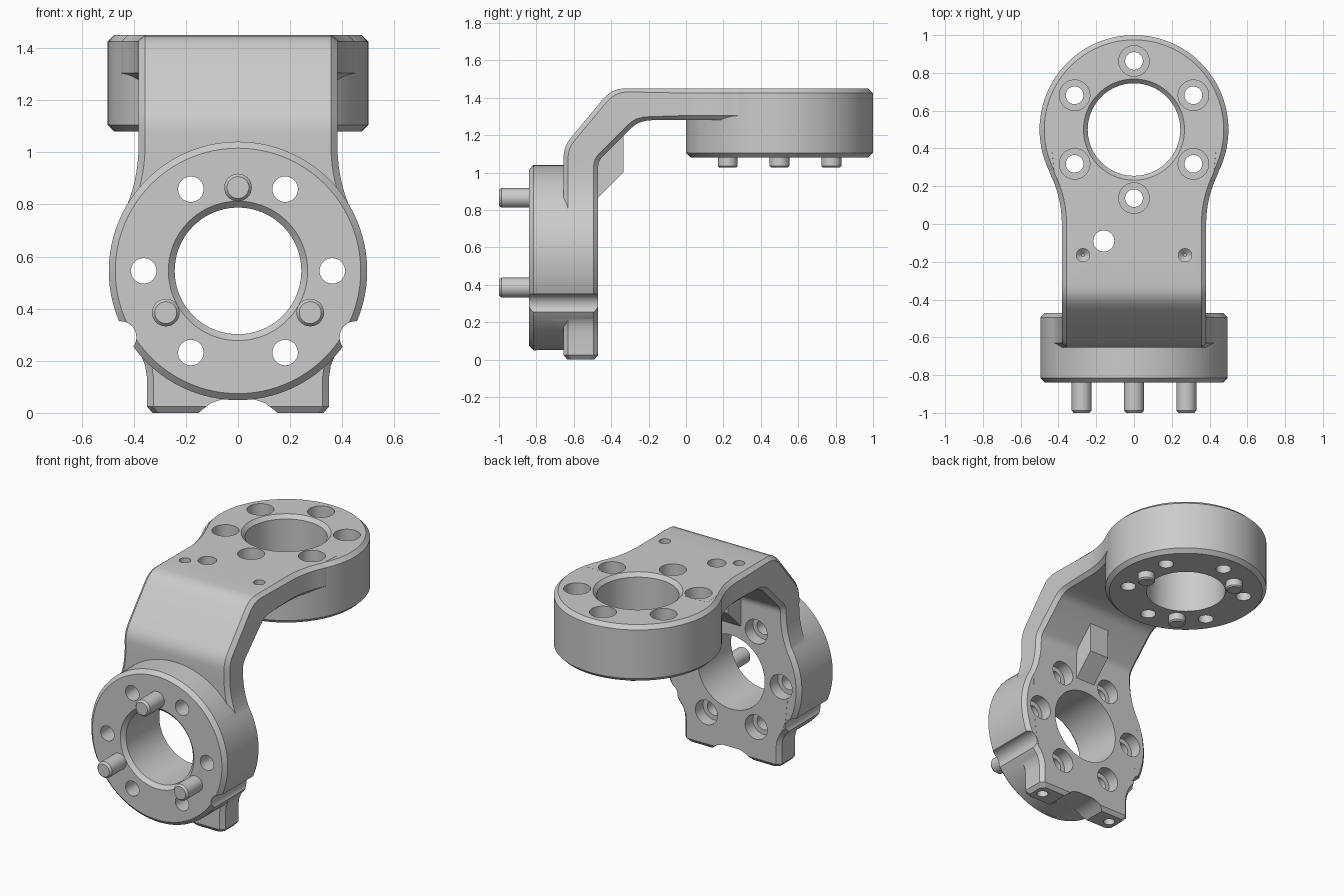
import bpy, bmesh, math
from mathutils import Matrix, Vector

if "Cube" in bpy.data.objects:
    bpy.data.objects.remove(bpy.data.objects["Cube"])

grey = bpy.data.materials.new("machined_grey")
grey.diffuse_color = (0.6, 0.6, 0.6, 1)
grey.use_nodes = True
grey.node_tree.nodes["Principled BSDF"].inputs["Base Color"].default_value = grey.diffuse_color

FRONT = Matrix.Translation((0, -0.47, 0.545)) @ Matrix.Rotation(math.pi / 2, 4, 'X')  # local z -> -y
TOP = Matrix.Translation((0, 0.5, 1.08))
H = 0.37          # ring thickness
C = 0.025         # chamfer size


def make(name, bm):
    bmesh.ops.recalc_face_normals(bm, faces=bm.faces)
    if bm.calc_volume(signed=True) < 0:
        bmesh.ops.reverse_faces(bm, faces=bm.faces)
    me = bpy.data.meshes.new(name)
    bm.to_mesh(me)
    bm.free()
    me.materials.append(grey)
    ob = bpy.data.objects.new(name, me)
    bpy.context.collection.objects.link(ob)
    return ob


def loft(name, sections):
    """Skin closed sections and cap both ends."""
    bm = bmesh.new()
    rings = [[bm.verts.new(p) for p in s] for s in sections]
    n = len(rings[0])
    for a, b in zip(rings, rings[1:]):
        for i in range(n):
            j = (i + 1) % n
            bm.faces.new((a[i], a[j], b[j], b[i]))
    bm.faces.new(rings[0])
    bm.faces.new(rings[-1])
    return make(name, bm)


def turned(name, profile, mat, x=0.0, y=0.0, seg=32):
    """Turned solid from (radius, height) pairs."""
    return loft(name, [[mat @ Vector((x + r * math.cos(2 * math.pi * i / seg),
                                      y + r * math.sin(2 * math.pi * i / seg), h))
                        for i in range(seg)] for r, h in profile])


def volume(me):
    bm = bmesh.new()
    bm.from_mesh(me)
    v = bm.calc_volume()
    bm.free()
    return v


def boolean(ob, other, op):
    """Apply a boolean, falling back to the second solver on an implausible volume."""
    v0, v1 = volume(ob.data), volume(other.data)
    for solver in ('MANIFOLD', 'EXACT'):
        m = ob.modifiers.new("bool", 'BOOLEAN')
        m.operation, m.object, m.solver = op, other, solver
        dg = bpy.context.evaluated_depsgraph_get()
        me = bpy.data.meshes.new_from_object(ob.evaluated_get(dg))
        ob.modifiers.clear()
        v = volume(me)
        good = (v0 + 1e-6 < v < v0 + v1) if op == 'UNION' else (v0 - v1 - 1e-6 < v < v0 - 1e-7)
        if good:
            ob.data = me
            break
    bpy.data.objects.remove(other)


def bend(a, b, c, n=4):
    a, b, c = Vector(a), Vector(b), Vector(c)
    return [a * (1 - t) ** 2 + b * 2 * t * (1 - t) + c * t * t for t in (i / n for i in range(n + 1))]


# --- bent plate: stations of (outer yz, inner yz, half width) ---
W, R = 0.382, 0.6
st = [((-0.635, 0), (-0.49, 0), 0.328)]


def wall(z, w):
    st.append(((-0.655, z), (-0.47, z), w))


for z, w in ((0.025, 0.35), (0.14, 0.35), (0.18, 0.356), (0.22, 0.372), (0.26, 0.395),
             (0.33, 0.42), (0.545, 0.44), (0.7, 0.442)):
    wall(z, w)
for i in range(9):                                   # flare out of the front ring
    z = 0.761 + (1.022 - 0.761) * i / 8
    wall(z, W + R - math.sqrt(R * R - (1.022 - z) ** 2))
for o, i in zip(bend((-0.655, 1.08), (-0.655, 1.14), (-0.615, 1.187)),
                bend((-0.47, 1.03), (-0.47, 1.06), (-0.445, 1.087))):
    st.append((o, i, W))
for o, i in zip(bend((-0.45, 1.385), (-0.40, 1.45), (-0.33, 1.45)),
                bend((-0.29, 1.24), (-0.25, 1.28), (-0.18, 1.28))):
    st.append((o, i, W))
for i in range(9):                                   # flare into the top ring
    y = 0.273 * i / 8
    st.append(((y, 1.45), (y, 1.28), W + R - math.sqrt(R * R - y * y)))
st.append(((0.4, 1.45), (0.4, 1.28), 0.46))

sections = []
for o, i, w in st:
    o, i = Vector(o), Vector(i)
    n = (i - o).normalized() * C
    half = [(w - C, o), (w, o + n), (w, i - n), (w - C, i)]
    sections.append([(x, *p) for x, p in half] + [(-x, *p) for x, p in reversed(half)])
body = loft("bracket_body", sections)

# --- end rings ---
ring = [(0.5 - C, 0.0005), (0.5, C), (0.5, H - C), (0.5 - C, H - 0.0005)]
boolean(body, turned("front_ring", [(r - 0.004, h) for r, h in ring], FRONT, seg=96), 'UNION')
boolean(body, turned("top_ring", ring, TOP, seg=96), 'UNION')

# --- stiffening rib inside the bend ---
rib = [(-0.55, 0.86), (-0.47, 0.865), (-0.335, 1.0), (-0.335, 1.23), (-0.45, 1.2), (-0.55, 1.1)]
boolean(body, loft("rib", [[(x, y, z) for y, z in rib] for x in (-0.07, 0.07)]), 'UNION')

# --- bores and counterbored screw holes ---
EYE = Matrix.Identity(4)


def cut(profile, mat, x=0.0, y=0.0, seg=32):
    boolean(body, turned("cutter", profile, mat, x, y, seg), 'DIFFERENCE')


cut([(0.243, -0.1), (0.243, H - C), (0.268, H), (0.268, H + 0.1)], FRONT, seg=80)
cut([(0.245, -0.1), (0.245, H - C), (0.268, H), (0.268, H + 0.1)], TOP, seg=80)
for k in range(6):
    a = math.radians(60 * k)
    cut([(0.08, -0.1), (0.08, 0.08), (0.049, 0.08), (0.049, H + 0.1)], FRONT,
        0.362 * math.cos(a), 0.362 * math.sin(a))
    a += math.radians(30)
    cut([(0.047, -0.1), (0.047, 0.17), (0.081, 0.17), (0.081, H + 0.1)], TOP,
        0.363 * math.cos(a), 0.363 * math.sin(a))

# cable hole, locating dimples, foot screw holes, side grooves
cut([(0.056, 1.2), (0.056, 1.5)], EYE, -0.16, -0.09)
for s in (-1, 1):
    cut([(0.008, 1.37), (0.035, 1.395), (0.035, 1.5)], EYE, s * 0.27, -0.165, 20)
    cut([(0.035, -0.1), (0.035, 0.1)], EYE, s * 0.27, -0.5625, 20)
    cut([(0.062, -0.1), (0.062, 0.5)], FRONT, s * 0.452, -0.255)

# arched relief under the foot
arch = [(-0.17, -0.02), (-0.14, 0.01), (-0.105, 0.037), (-0.06, 0.052),
        (0.06, 0.052), (0.105, 0.037), (0.14, 0.01), (0.17, -0.02)]
boolean(body, loft("cutter", [[(x, y, z) for x, z in arch] for y in (-0.8, -0.4)]), 'DIFFERENCE')

# --- locating pins ---
pins = []
for k in range(3):
    for name, mat, a, prof in (
            ("front_pin", FRONT, 90, [(0.053, H - 0.02), (0.053, 0.517), (0.042, 0.53)]),
            ("top_pin", TOP, 0, [(0.053, 0.02), (0.053, -0.045), (0.045, -0.053)])):
        a = math.radians(a + 120 * k)
        pins.append(turned(f"{name}_{k + 1}", prof, mat, 0.32 * math.cos(a), 0.32 * math.sin(a)))

# --- smooth shading with sharp edges kept ---
for ob in [body] + pins:
    bpy.ops.object.select_all(action='DESELECT')
    ob.select_set(True)
    bpy.context.view_layer.objects.active = ob
    bpy.ops.object.shade_smooth_by_angle(angle=math.radians(25))
